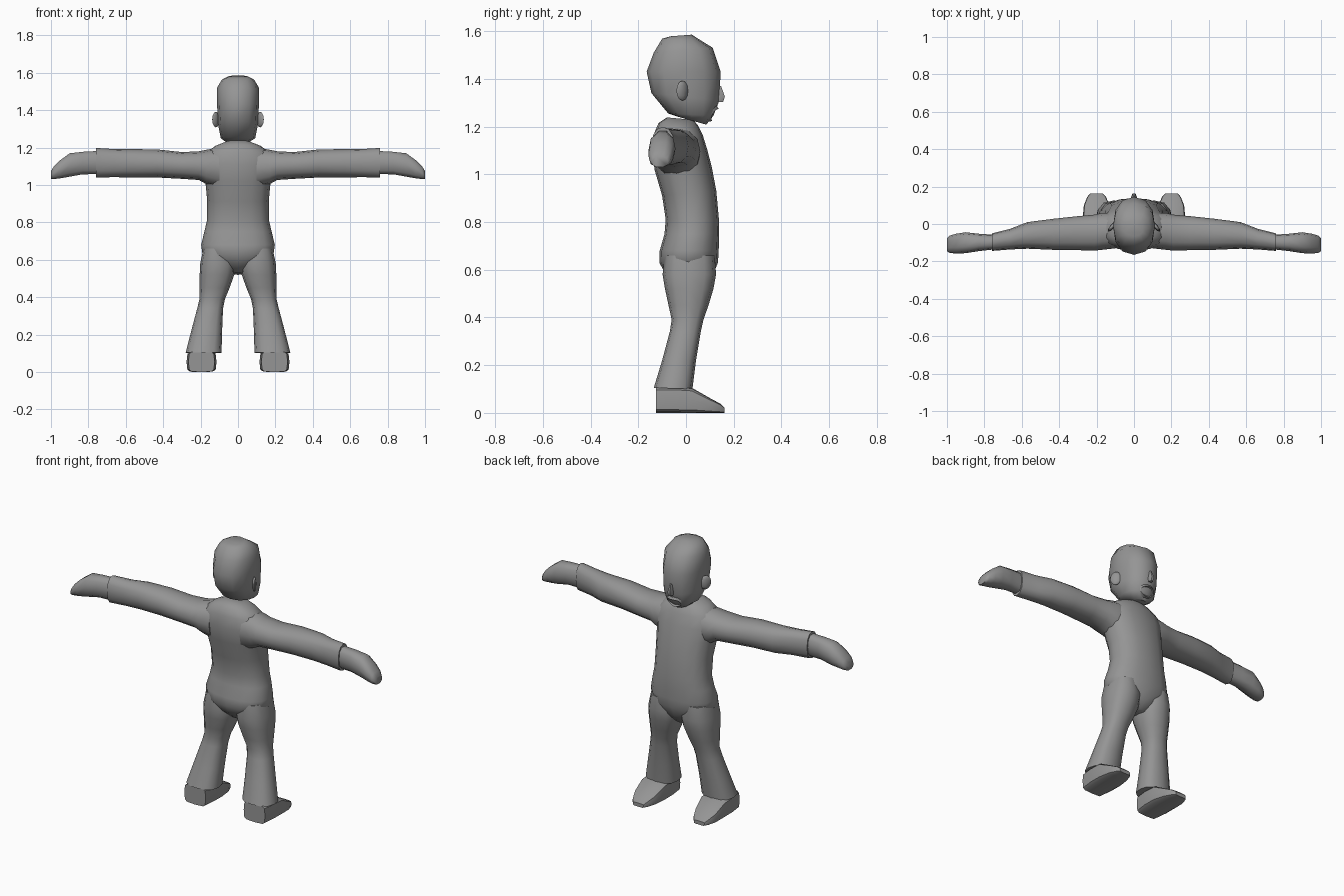
import bpy, bmesh, math
from mathutils import Vector, Matrix

grey = bpy.data.materials.new("plain grey")
grey.diffuse_color = (0.3, 0.3, 0.3, 1)


def finish(name, bm, angle=50):
    """Turn a bmesh into a smooth shaded object."""
    bmesh.ops.recalc_face_normals(bm, faces=bm.faces)
    for f in bm.faces:
        f.smooth = True
    me = bpy.data.meshes.new(name)
    bm.to_mesh(me)
    bm.free()
    me.materials.append(grey)
    me.set_sharp_from_angle(angle=math.radians(angle))
    ob = bpy.data.objects.new(name, me)
    bpy.context.collection.objects.link(ob)
    return ob


def loft(name, rings, n=12, p=2.3, angle=50):
    """Skin rings given as (centre, half axis u, half axis v)."""
    bm = bmesh.new()
    loops = []
    for c, u, v in rings:
        loop = []
        for i in range(n):
            a = 2 * math.pi * i / n
            s, t = math.cos(a), math.sin(a)
            s = math.copysign(abs(s) ** (2 / p), s)
            t = math.copysign(abs(t) ** (2 / p), t)
            loop.append(bm.verts.new(c + u * s + v * t))
        loops.append(loop)
    for a, b in zip(loops, loops[1:]):
        for i in range(n):
            j = (i + 1) % n
            bm.faces.new((a[i], a[j], b[j], b[i]))
    bm.faces.new(loops[0])
    bm.faces.new(loops[-1])
    return finish(name, bm, angle)


def level(x0, x1, y0, z0, y1, z1):
    """Ring around z, tilted from back edge (y0, z0) to (y1, z1)."""
    return (Vector(((x0 + x1) / 2, (y0 + y1) / 2, (z0 + z1) / 2)),
            Vector(((x1 - x0) / 2, 0, 0)),
            Vector((0, (y1 - y0) / 2, (z1 - z0) / 2)))


def across(x, y0, y1, z0, z1):
    """Upright ring around x."""
    return (Vector((x, (y0 + y1) / 2, (z0 + z1) / 2)),
            Vector((0, (y1 - y0) / 2, 0)), Vector((0, 0, (z1 - z0) / 2)))


def along(y, x0, x1, z0, z1):
    """Upright ring around y."""
    return (Vector(((x0 + x1) / 2, y, (z0 + z1) / 2)),
            Vector(((x1 - x0) / 2, 0, 0)), Vector((0, 0, (z1 - z0) / 2)))


def mirrored(rings, side):
    flip = Matrix.Diagonal((side, 1, 1))
    return [tuple(flip @ v for v in r) for r in rings]


# torso: half width, back y, back z, front y, front z
torso = [(0.03, -0.03, 0.53, 0.07, 0.52), (0.12, -0.085, 0.58, 0.11, 0.57),
         (0.19, -0.112, 0.63, 0.134, 0.63), (0.197, -0.110, 0.68, 0.137, 0.68),
         (0.18, -0.09, 0.75, 0.139, 0.75), (0.166, -0.085, 0.81, 0.138, 0.81),
         (0.165, -0.10, 0.91, 0.127, 0.93), (0.175, -0.132, 1.02, 0.108, 1.03),
         (0.19, -0.142, 1.11, 0.09, 1.10), (0.175, -0.132, 1.175, 0.07, 1.165),
         (0.12, -0.115, 1.215, 0.05, 1.205), (0.06, -0.08, 1.238, 0.03, 1.228)]
loft("torso", [level(-w, w, *r) for w, *r in torso], 16, 2.3, 80)

# head: same layout, tilted under the chin
head = [(0.05, -0.03, 1.24, 0.085, 1.208), (0.092, -0.075, 1.255, 0.115, 1.245),
        (0.107, -0.145, 1.34, 0.14, 1.31), (0.112, -0.165, 1.43, 0.145, 1.43),
        (0.112, -0.135, 1.51, 0.112, 1.53), (0.085, -0.10, 1.568, 0.06, 1.562),
        (0.05, -0.065, 1.578, 0.025, 1.585)]
loft("head", [level(-w, w, *r) for w, *r in head], 12, 2.3, 60)

# nose
loft("nose", [level(-0.006, 0.006, 0.13, 1.37, 0.148, 1.37),
              level(-0.016, 0.016, 0.12, 1.325, 0.166, 1.325),
              level(-0.012, 0.012, 0.12, 1.303, 0.158, 1.303)], 6, 2)

# lips: a small ring of tube lying on the lower face
bm = bmesh.new()
grid = []
nrm, up = Vector((0, 0.88, -0.47)), Vector((0, 0.47, 0.88))
for i in range(14):
    a = 2 * math.pi * i / 14
    rad = Vector((math.cos(a) * 0.045, 0, 0)) + up * math.sin(a) * 0.03
    out = rad.normalized()
    mid = Vector((0, 0.114, 1.253)) + rad - nrm * 0.35 * abs(rad.x)
    grid.append([bm.verts.new(mid + out * 0.009 * math.cos(b) + nrm * 0.014 * math.sin(b))
                 for b in (0, math.pi / 2, math.pi, 3 * math.pi / 2)])
for i in range(14):
    for j in range(4):
        k, l = (i + 1) % 14, (j + 1) % 4
        bm.faces.new((grid[i][j], grid[k][j], grid[k][l], grid[i][l]))
finish("lips", bm, 60)

for side, word in ((1, "right"), (-1, "left")):
    # ear, flaring out towards the back
    bm = bmesh.new()
    place = (Matrix.Translation((side * 0.118, -0.015, 1.35))
             @ Matrix.Rotation(side * math.radians(38), 4, 'Z')
             @ Matrix.Diagonal((0.011, 0.032, 0.042, 1)))
    bmesh.ops.create_uvsphere(bm, u_segments=8, v_segments=6, radius=1, matrix=place)
    finish(word + "_ear", bm, 60)

    # sleeve
    arm = [across(0.10, -0.13, 0.06, 0.98, 1.20), across(0.17, -0.138, 0.06, 1.005, 1.188),
           across(0.21, -0.142, 0.05, 1.027, 1.18), across(0.30, -0.14, 0.042, 1.033, 1.176),
           across(0.43, -0.138, 0.028, 1.04, 1.19), across(0.57, -0.132, 0.01, 1.04, 1.192),
           across(0.66, -0.136, -0.025, 1.042, 1.192), across(0.76, -0.144, -0.05, 1.04, 1.198)]
    loft(word + "_sleeve", mirrored(arm, side), 12, 2.3, 70)

    # hand, mitten shaped
    hand = [across(0.74, -0.135, -0.058, 1.055, 1.185), across(0.83, -0.145, -0.052, 1.055, 1.18),
            across(0.90, -0.156, -0.044, 1.042, 1.172), across(0.95, -0.158, -0.052, 1.034, 1.135),
            across(0.985, -0.155, -0.062, 1.03, 1.10), across(1.0, -0.145, -0.075, 1.03, 1.075)]
    loft(word + "_hand", mirrored(hand, side), 10, 2.5, 60)

    # trouser leg, flared at the hem
    leg = [(0.03, 0.185, -0.09, 0.66, 0.12, 0.66), (0.012, 0.202, -0.098, 0.58, 0.126, 0.58),
           (0.02, 0.205, -0.088, 0.52, 0.115, 0.52), (0.045, 0.205, -0.073, 0.45, 0.094, 0.45),
           (0.07, 0.206, -0.06, 0.39, 0.073, 0.39), (0.08, 0.218, -0.068, 0.34, 0.062, 0.34),
           (0.085, 0.25, -0.1, 0.22, 0.042, 0.22), (0.088, 0.28, -0.135, 0.105, 0.027, 0.10)]
    loft(word + "_trouser_leg", mirrored([level(*r) for r in leg], side), 12, 2.5, 70)

    # shoe, wedge shaped with a flat sole
    shoe = [along(-0.125, 0.125, 0.265, 0, 0.11), along(-0.05, 0.115, 0.275, 0, 0.11),
            along(0.025, 0.115, 0.275, 0, 0.105), along(0.10, 0.13, 0.268, 0, 0.062),
            along(0.145, 0.15, 0.25, 0, 0.038), along(0.162, 0.165, 0.235, 0, 0.022)]
    loft(word + "_shoe", mirrored(shoe, side), 12, 5, 40)
